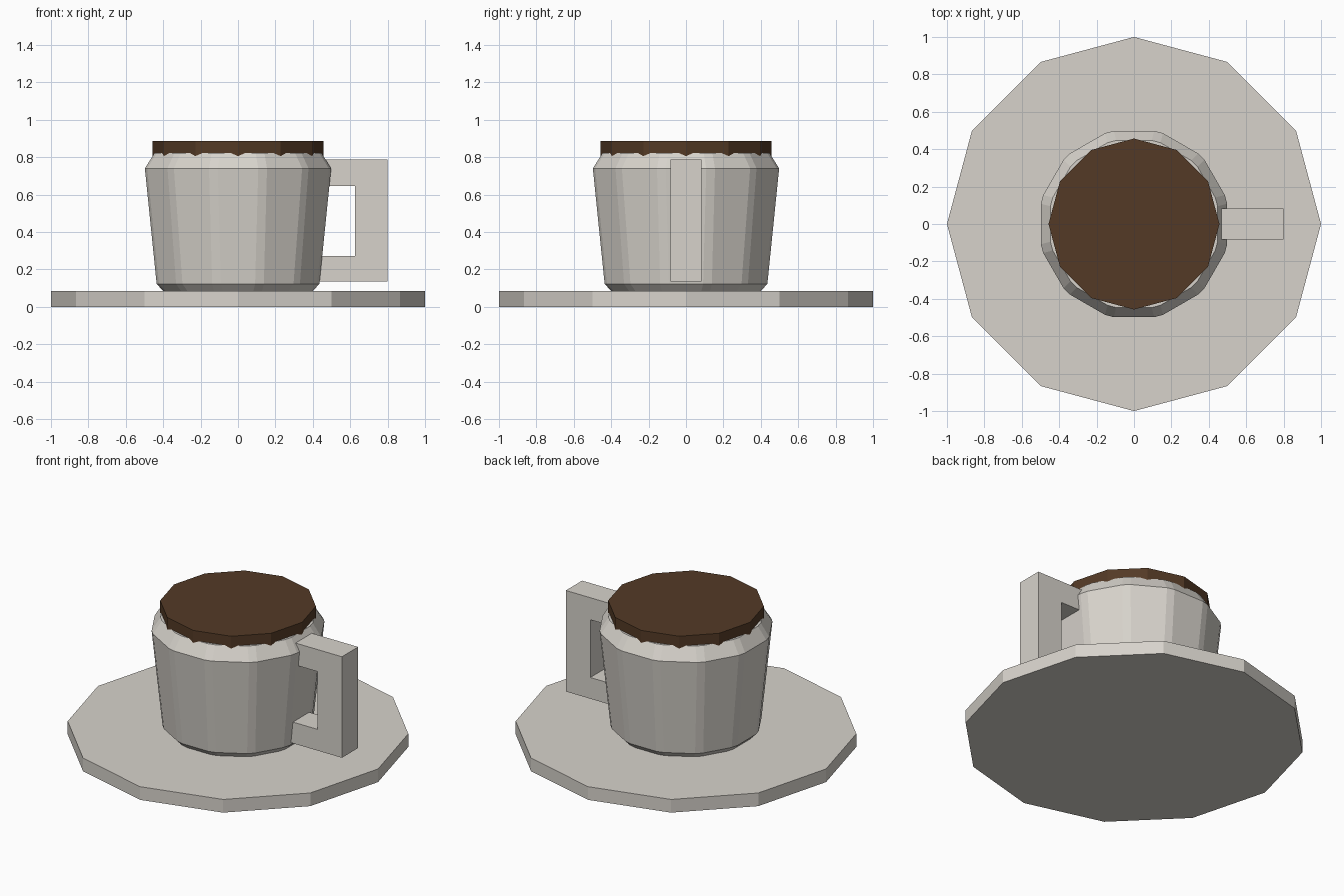
import bpy, bmesh, math

if "Cube" in bpy.data.objects:
    bpy.data.objects.remove(bpy.data.objects["Cube"])

SIDES = 12


def material(name, rgb):
    m = bpy.data.materials.new(name)
    m.diffuse_color = (*rgb, 1)
    m.use_nodes = True
    m.node_tree.nodes["Principled BSDF"].inputs["Base Color"].default_value = m.diffuse_color
    return m


china = material("warm_white_china", (0.68, 0.65, 0.60))
coffee = material("dark_coffee", (0.087, 0.042, 0.019))


def finish(name, bm, mat):
    bmesh.ops.recalc_face_normals(bm, faces=bm.faces)
    me = bpy.data.meshes.new(name)
    bm.to_mesh(me)
    bm.free()
    me.materials.append(mat)
    ob = bpy.data.objects.new(name, me)
    bpy.context.collection.objects.link(ob)
    return ob


def disc(r, z):
    """Twelve-sided ring with corners on the axes."""
    return [(r * math.cos(a), r * math.sin(a), z)
            for a in (2 * math.pi * i / SIDES for i in range(SIDES))]


def chamfered(apothem, z, cut=0.025):
    """Twelve-sided ring with flats on the axes and small cut corners."""
    half = apothem * math.tan(math.pi / SIDES) - cut
    pts = []
    for i in range(SIDES):
        a = 2 * math.pi * i / SIDES
        c, s = math.cos(a), math.sin(a)
        for t in (-half, half):
            pts.append((apothem * c - t * s, apothem * s + t * c, z))
    return pts


def loft(name, rings, mat):
    bm = bmesh.new()
    loops = [[bm.verts.new(p) for p in ring] for ring in rings]
    n = len(loops[0])
    for low, high in zip(loops, loops[1:]):
        for i in range(n):
            j = (i + 1) % n
            bm.faces.new((low[i], low[j], high[j], high[i]))
    bm.faces.new(loops[0][::-1])
    bm.faces.new(loops[-1])
    return finish(name, bm, mat)


# Saucer
loft("saucer", [disc(1.0, 0.0), disc(1.0, 0.085)], china)

# Tapered cup with chamfered foot and rim
loft("cup", [chamfered(a, z) for a, z in
             ((0.375, 0.06), (0.435, 0.122), (0.498, 0.74), (0.447, 0.822))], china)

# Coffee standing just above the rim
loft("coffee", [disc(0.457, 0.78), disc(0.457, 0.886)], coffee)

# Square C-shaped handle, ends buried in the cup
profile = [(0.38, 0.135), (0.80, 0.135), (0.80, 0.787), (0.38, 0.787),
           (0.38, 0.645), (0.625, 0.645), (0.625, 0.272), (0.38, 0.272)]
loft("handle", [[(x, y, z) for x, z in profile] for y in (-0.083, 0.083)], china)
